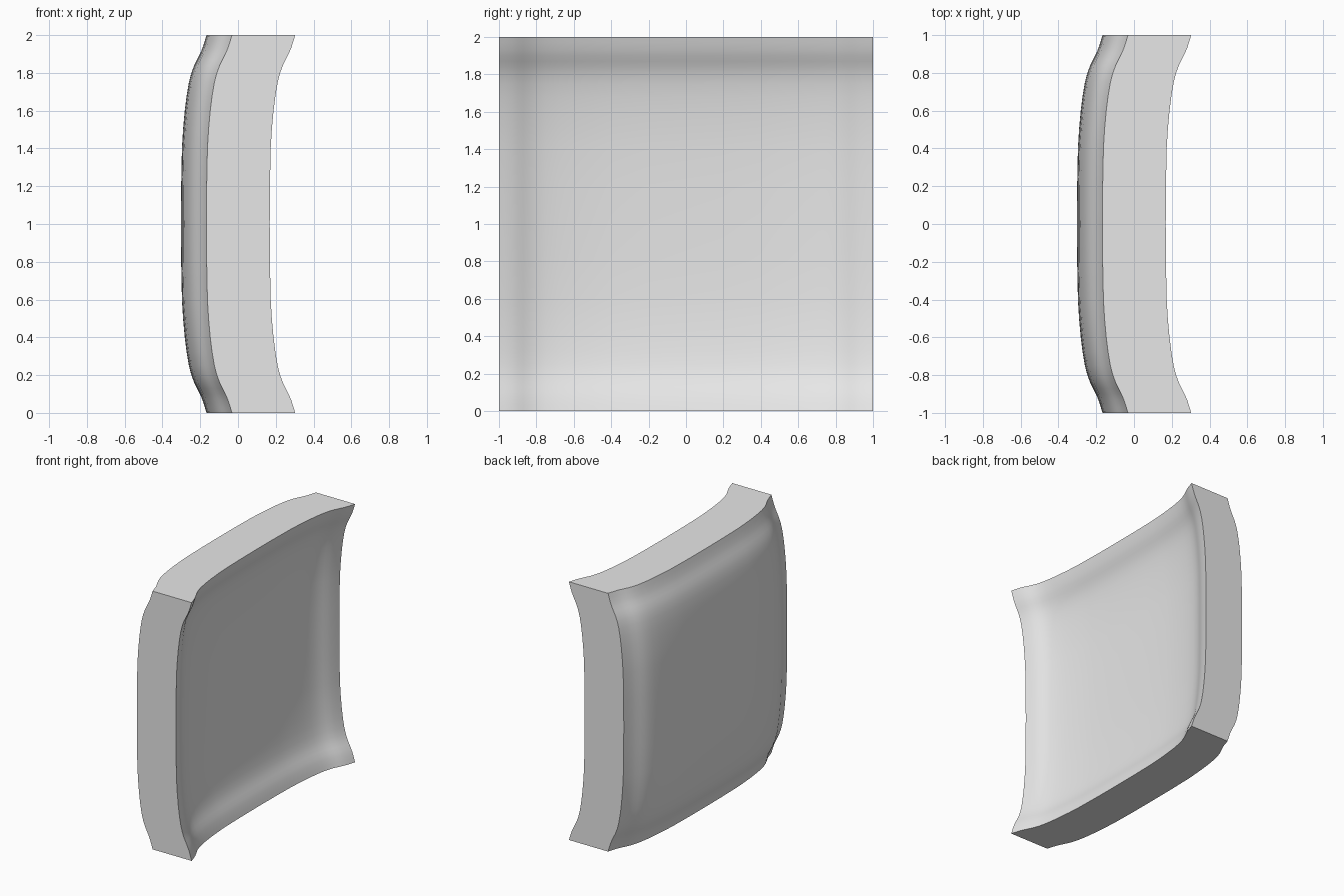
import bpy
import bmesh
import math

cube = bpy.data.objects.get("Cube")
if cube:
    bpy.data.objects.remove(cube, do_unlink=True)

# Plain grey material
grey = bpy.data.materials.new("plain grey")
grey.use_nodes = True
colour = (0.8, 0.8, 0.8, 1)
grey.diffuse_color = colour
grey.node_tree.nodes["Principled BSDF"].inputs["Base Color"].default_value = colour

# Half profile: distance from the middle, lift of the flared rim
HALF = [(0, 0), (0.2, 0.001), (0.4, 0.005), (0.5, 0.011), (0.6, 0.02), (0.68, 0.03),
        (0.75, 0.042), (0.8, 0.055), (0.84, 0.07), (0.87, 0.085), (0.9, 0.1),
        (0.93, 0.113), (0.97, 0.126), (1, 0.135)]
PROFILE = [(-t, lift) for t, lift in reversed(HALF[1:])] + HALF
BACK_X = -0.302
THICKNESS = 0.335

# Curved sheet: the profile swept along itself in both directions
bm = bmesh.new()
rows = [[bm.verts.new((BACK_X + a + b, y, 1 + z)) for y, a in PROFILE] for z, b in PROFILE]
for low, high in zip(rows, rows[1:]):
    for i in range(len(low) - 1):
        bm.faces.new((low[i], high[i], high[i + 1], low[i + 1]))

# Thicken straight along x so that the four sides stay flat
sheet = bm.faces[:]
copy = bmesh.ops.duplicate(bm, geom=bm.verts[:] + bm.edges[:] + sheet)
front_verts = [g for g in copy["geom"] if isinstance(g, bmesh.types.BMVert)]
bmesh.ops.translate(bm, verts=front_verts, vec=(THICKNESS, 0, 0))
rims = [e for e in bm.edges if e.is_boundary]
bmesh.ops.bridge_loops(bm, edges=rims)
bmesh.ops.recalc_face_normals(bm, faces=bm.faces[:])

mesh = bpy.data.meshes.new("curved_panel")
bm.to_mesh(mesh)
bm.free()
mesh.materials.append(grey)
panel = bpy.data.objects.new("curved_panel", mesh)
bpy.context.collection.objects.link(panel)

# Smooth faces, sharp outer rims
bpy.ops.object.select_all(action="DESELECT")
panel.select_set(True)
bpy.context.view_layer.objects.active = panel
bpy.ops.object.shade_smooth_by_angle(angle=math.radians(30))
